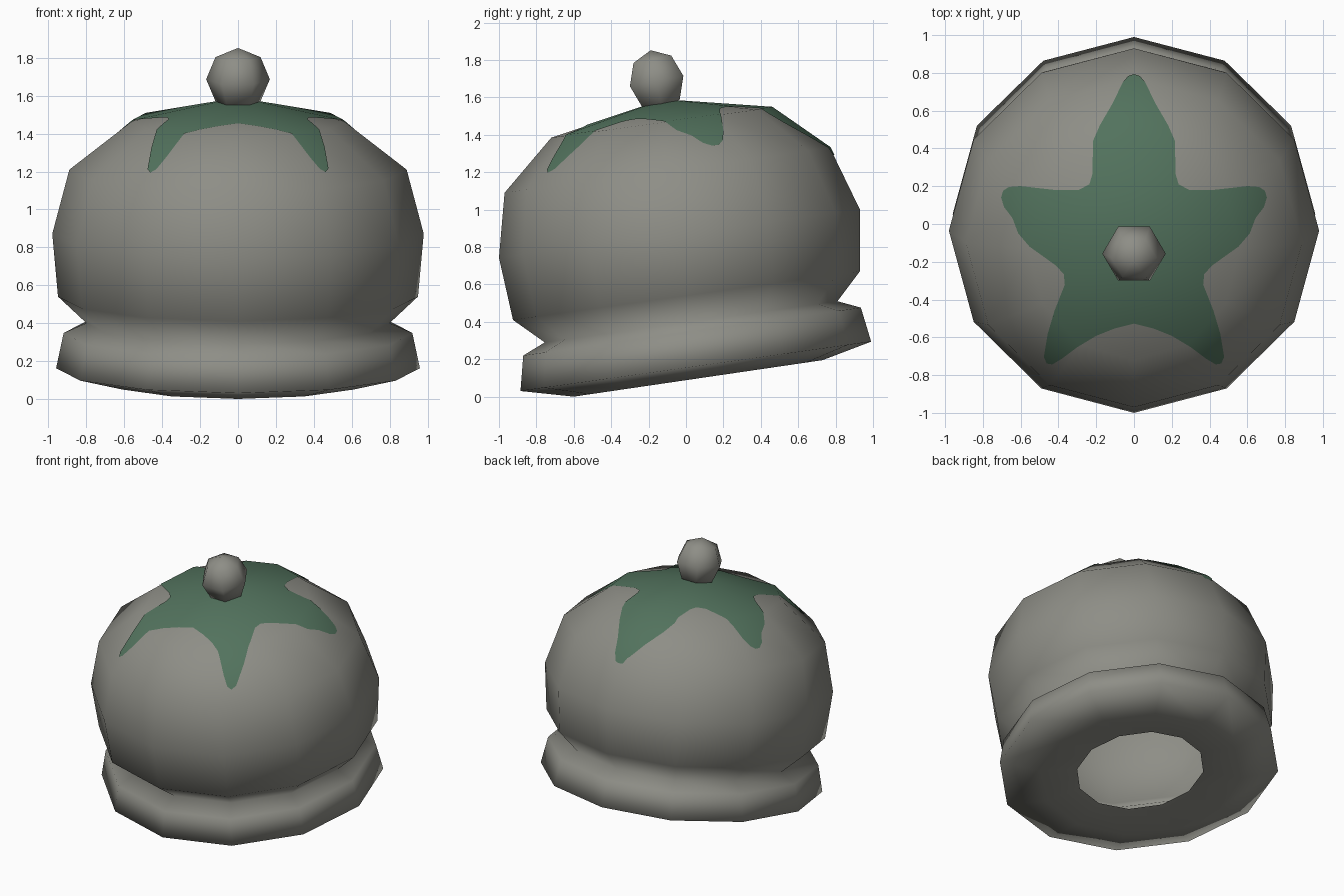
import bpy, bmesh, math
from mathutils import Vector, Matrix
from mathutils.bvhtree import BVHTree
from mathutils.interpolate import poly_3d_calc

cube = bpy.data.objects.get("Cube")
if cube:
    bpy.data.objects.remove(cube, do_unlink=True)


def material(name, rgb):
    m = bpy.data.materials.new(name)
    m.use_nodes = True
    m.diffuse_color = (*rgb, 1)
    m.node_tree.nodes["Principled BSDF"].inputs["Base Color"].default_value = (*rgb, 1)
    return m


grey = material("warm grey wool", (0.27, 0.27, 0.24))
green = material("muted green", (0.085, 0.17, 0.11))


def loft(rings, sides, phase=0.0, top=None, bottom=None):
    """Skin tilted rings given as (front y, front z, back y, back z, half width)."""
    bm = bmesh.new()
    loops = []
    for fy, fz, by, bz, w in rings:
        mid = Vector((0, (fy + by) / 2, (fz + bz) / 2))
        half = Vector((0, (by - fy) / 2, (bz - fz) / 2))
        angles = [phase + math.tau * i / sides for i in range(sides)]
        loops.append([bm.verts.new(mid + half * math.cos(a) + Vector((w * math.sin(a), 0, 0)))
                      for a in angles])
    for low, high in zip(loops, loops[1:]):
        for i in range(sides):
            j = (i + 1) % sides
            bm.faces.new((low[i], low[j], high[j], high[i]))
    for pole, loop in ((top, loops[-1]), (bottom, loops[0])):
        if pole:
            p = bm.verts.new(pole)
            for i in range(sides):
                bm.faces.new((loop[i], loop[(i + 1) % sides], p))
    bmesh.ops.recalc_face_normals(bm, faces=bm.faces)
    return bm


def finish(bm, name, mat):
    for f in bm.faces:
        f.smooth = True
    mesh = bpy.data.meshes.new(name)
    bm.to_mesh(mesh)
    mesh.materials.append(mat)
    obj = bpy.data.objects.new(name, mesh)
    bpy.context.collection.objects.link(obj)
    return obj


# Cap: open underside, rolled band, neck crease, puffy crown
cap = loft([
    (-0.37, 0.065, 0.50, 0.19, 0.43),
    (-0.60, 0.00, 0.73, 0.195, 0.70),
    (-0.885, 0.03, 0.99, 0.294, 0.96),
    (-0.87, 0.22, 0.935, 0.476, 0.92),
    (-0.755, 0.29, 0.81, 0.51, 0.80),
    (-0.925, 0.41, 0.93, 0.67, 0.95),
    (-1.00, 0.743, 0.93, 1.00, 0.98),
    (-0.97, 1.09, 0.77, 1.33, 0.89),
    (-0.72, 1.385, 0.46, 1.545, 0.56),
], 12, top=(0, -0.12, 1.585))
cap.normal_update()
finish(cap, "cap", grey)

# Pompom: six-sided ball leaning forward
r = 0.168
d = r * math.sqrt(0.5)
pom = loft([(-s, z, s, z, s) for s, z in ((d, -d), (r, 0), (d, d))], 6,
           phase=math.pi / 6, top=(0, 0, r), bottom=(0, 0, -r))
pom.transform(Matrix.Translation((0, -0.157, 1.687)) @ Matrix.Rotation(math.radians(11), 4, "X"))
finish(pom, "pompom", grey)

# Star patch: half outline mirrored, split along the crown's edges, laid on the crown
half = [(0, 0.79), (0.03, 0.78), (0.06, 0.745), (0.11, 0.64), (0.18, 0.52), (0.215, 0.44),
        (0.22, 0.26), (0.235, 0.21), (0.29, 0.18), (0.42, 0.18), (0.60, 0.20), (0.66, 0.195),
        (0.69, 0.175), (0.70, 0.14), (0.685, 0.09), (0.64, 0.03), (0.61, -0.05), (0.55, -0.12),
        (0.41, -0.22), (0.37, -0.265), (0.365, -0.32), (0.42, -0.46), (0.455, -0.58),
        (0.475, -0.70), (0.46, -0.735), (0.43, -0.74), (0.38, -0.71), (0.30, -0.65),
        (0.20, -0.59), (0.10, -0.55), (0, -0.525)]
outline = half + [(-x, y) for x, y in half[-2:0:-1]]
star = bmesh.new()
face = star.faces.new([star.verts.new((x, y, 0)) for x, y in outline])
face.normal_update()
if face.normal.z < 0:
    face.normal_flip()
bmesh.ops.triangulate(star, faces=star.faces[:])
for e in cap.edges:
    a, b = (v.co for v in e.verts)
    if min(a.z, b.z) > 1.0:
        side = (b - a).cross(Vector((0, 0, 1)))
        if side.length > 1e-4:
            bmesh.ops.bisect_plane(star, geom=star.verts[:] + star.edges[:] + star.faces[:],
                                   dist=1e-5, plane_co=a, plane_no=side.normalized())
bmesh.ops.triangulate(star, faces=star.faces[:])

cap.faces.ensure_lookup_table()
tree = BVHTree.FromBMesh(cap)
normals = []
for v in star.verts:
    hit, _, index, _ = tree.ray_cast(Vector((v.co.x, v.co.y, 3)), Vector((0, 0, -1)))
    corners = cap.faces[index].verts
    weights = poly_3d_calc([c.co for c in corners], hit)
    n = sum((c.normal * w for c, w in zip(corners, weights)), Vector()).normalized()
    v.co = hit + n * 0.005
    normals.append(n)
patch = finish(star, "star_patch", green)
patch.data.normals_split_custom_set_from_vertices(normals)

for bm in (cap, pom, star):
    bm.free()
